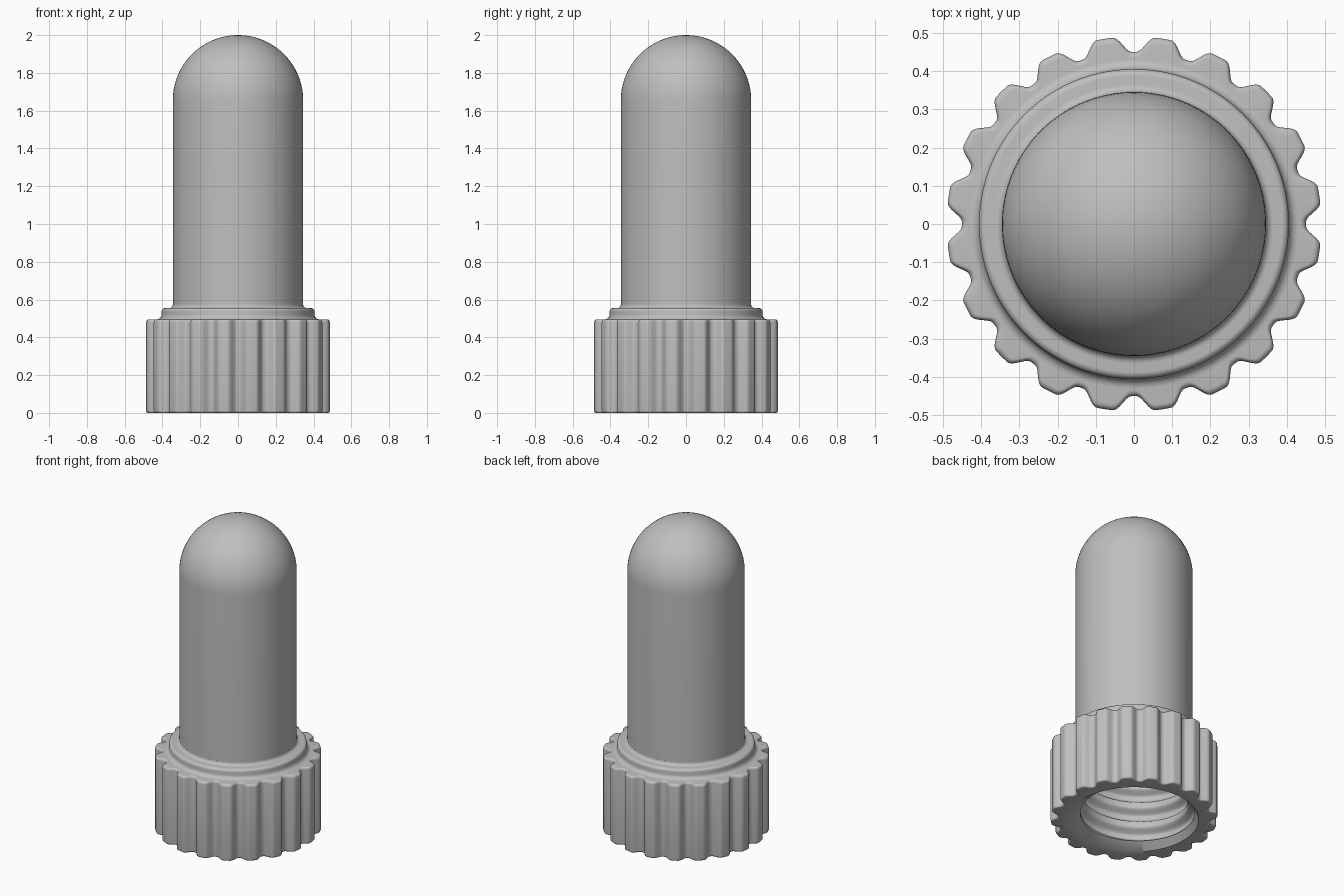
import bpy, bmesh, math

cube = bpy.data.objects.get("Cube")
if cube:
    bpy.data.objects.remove(cube, do_unlink=True)

TEETH = 20          # grip ridges around the collar
PITCH = 0.13        # spacing of the inner thread
BORE = 0.315        # crest radius of the thread

grey = bpy.data.materials.new("plain grey")
grey.use_nodes = True
grey.diffuse_color = (0.52, 0.52, 0.52, 1)
grey.node_tree.nodes["Principled BSDF"].inputs["Base Color"].default_value = grey.diffuse_color


def smoothstep(low, high, value):
    t = min(max((value - low) / (high - low), 0), 1)
    return t * t * (3 - 2 * t)


def lathe(name, rings, segments, closed):
    """Each ring is a function of the angle that returns (radius, height)."""
    bm = bmesh.new()
    loops = []
    for ring in rings:
        loop = []
        for i in range(segments):
            a = math.tau * i / segments
            r, z = ring(a)
            loop.append(bm.verts.new((r * math.cos(a), r * math.sin(a), z)))
        loops.append(loop)
    pairs = list(zip(loops, loops[1:]))
    if closed:
        pairs.append((loops[-1], loops[0]))
    for a, b in pairs:
        for i in range(segments):
            j = (i + 1) % segments
            bm.faces.new((a[i], a[j], b[j], b[i]))
    bmesh.ops.remove_doubles(bm, verts=bm.verts, dist=0.00001)
    bmesh.ops.recalc_face_normals(bm, faces=bm.faces)
    mesh = bpy.data.meshes.new(name)
    bm.to_mesh(mesh)
    bm.free()
    mesh.materials.append(grey)
    obj = bpy.data.objects.new(name, mesh)
    bpy.context.collection.objects.link(obj)
    bpy.ops.object.select_all(action='DESELECT')
    obj.select_set(True)
    bpy.context.view_layer.objects.active = obj
    bpy.ops.object.shade_smooth_by_angle(angle=math.radians(35))
    return obj


def plain(r, z):
    return lambda a: (r, z)


def knurled(r, z):
    """Ring with a rounded groove between neighbouring teeth."""
    def ring(a):
        u = a * TEETH / math.tau
        u = abs(u - round(u)) * 2
        return r - 0.04 * (1 - smoothstep(0.1, 0.72, u)), z
    return ring


def threaded(z):
    """Ring through a helical trapezoid thread that fades at both ends."""
    def ring(a):
        u = (z / PITCH - a / math.tau) % 1
        depth = smoothstep(0.1, 0.42, abs(u - 0.5) * 2 * 0.5)
        fade = smoothstep(0.42, 0.38, z) if z < 0.38 else 1 - smoothstep(0.38, 0.42, z)
        if z < 0.38:
            fade = 1
        return BORE + 0.04 * depth * fade, z
    return ring


def arc(cx, cz, radius, start, end, steps):
    for i in range(steps + 1):
        a = math.radians(start + (end - start) * i / steps)
        yield cx + radius * math.cos(a), cz + radius * math.sin(a)


# Collar: knurled grip, stepped shoulder and threaded bore
collar = [plain(0.38, 0), plain(0.425, 0)]
collar += [knurled(r, z) for r, z in arc(0.478, 0.012, 0.012, -90, 0, 4)]
collar += [knurled(r, z) for r, z in arc(0.474, 0.479, 0.016, 0, 90, 5)]
collar += [plain(r, z) for r, z in arc(0.431, 0.521, 0.026, 270, 180, 6)]
collar += [plain(r, z) for r, z in arc(0.387, 0.537, 0.018, 0, 90, 6)]
collar += [plain(r, z) for r, z in arc(0.365, 0.575, 0.02, 270, 180, 6)]
collar += [plain(BORE, 0.575)]
rows = 70
collar += [threaded(0.43 - 0.39 * i / rows) for i in range(rows + 1)]
lathe("threaded_collar", collar, TEETH * 20, True)

# Tube: hollow cylinder closed by a hemispherical dome
tube = [plain(max(r, 0), z) for r, z in arc(0, 1.655, 0.345, 90, 0, 24)]
tube += [plain(0.345, 0.5), plain(0.312, 0.5)]
tube += [plain(max(r, 0), z) for r, z in arc(0, 1.655, 0.312, 0, 90, 24)]
lathe("domed_tube", tube, 96, False)
